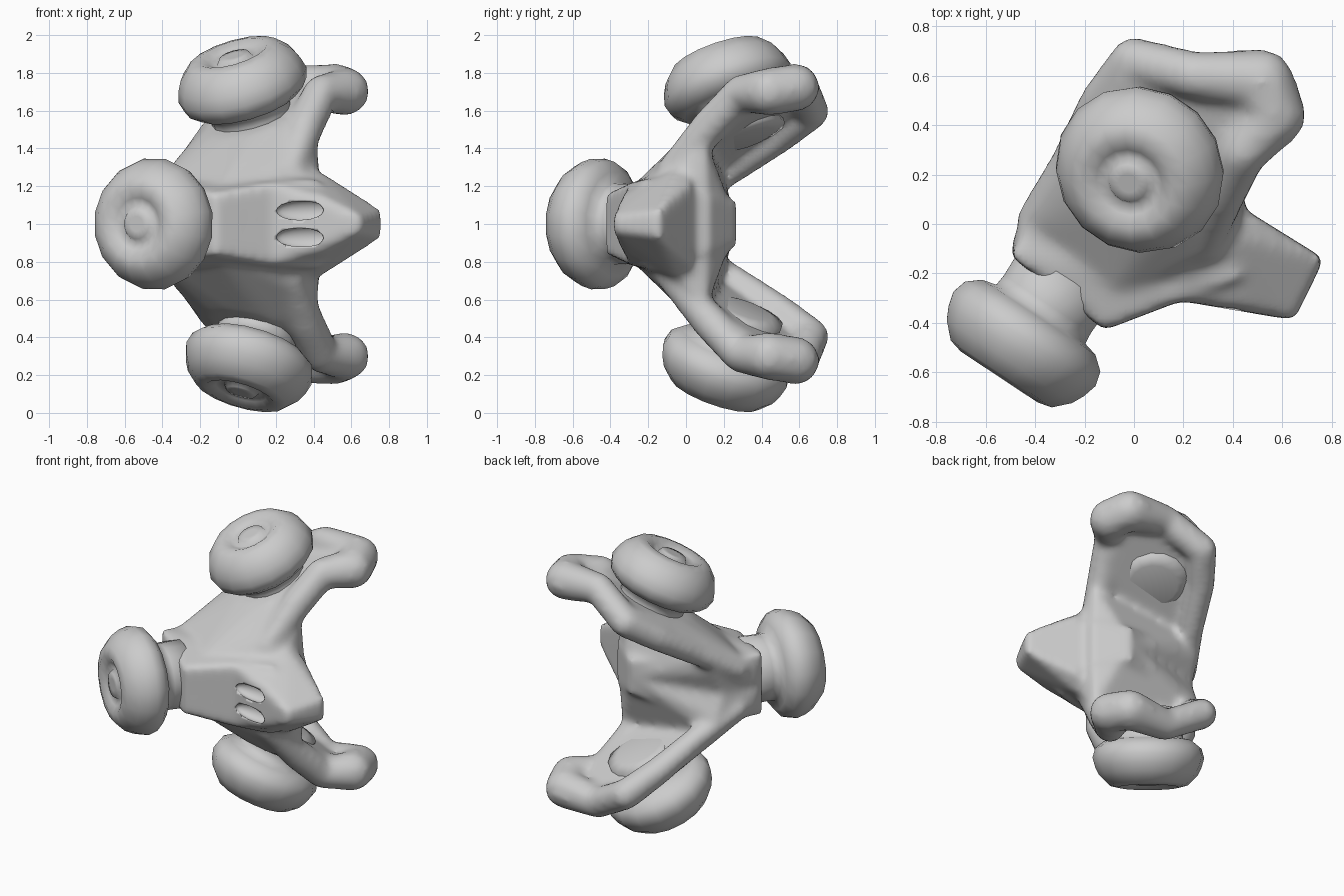
import bpy
import bmesh
import math
from mathutils import Vector

cube = bpy.data.objects.get("Cube")
if cube:
    bpy.data.objects.remove(cube, do_unlink=True)

grey = bpy.data.materials.new("plain_grey")
grey.use_nodes = True
GREY = (0.6, 0.6, 0.6, 1)
grey.diffuse_color = GREY
grey.node_tree.nodes["Principled BSDF"].inputs["Base Color"].default_value = GREY


def make_object(name, bm):
    bmesh.ops.recalc_face_normals(bm, faces=bm.faces)
    mesh = bpy.data.meshes.new(name)
    bm.to_mesh(mesh)
    bm.free()
    mesh.materials.append(grey)
    mesh.shade_smooth()
    obj = bpy.data.objects.new(name, mesh)
    bpy.context.collection.objects.link(obj)
    return obj


# Directions used to make rounded bars
ball = bmesh.new()
bmesh.ops.create_icosphere(ball, subdivisions=2, radius=1)
BALL = [v.co.copy() for v in ball.verts]
ball.free()


def hull(bm, points):
    verts = [bm.verts.new(p) for p in points]
    result = bmesh.ops.convex_hull(bm, input=verts)
    loose = {v for v in result["geom_interior"] + result["geom_unused"]
             if isinstance(v, bmesh.types.BMVert)}
    bmesh.ops.delete(bm, geom=list(loose), context="VERTS")


def on_plate(x, y, d, side):
    """Point on the tilted wing plate, d along the knob axis."""
    w = (d + 0.25 * x + 0.3 * y) / 0.92 - 1
    return Vector((x, y, 1 + side * w))


def both(x, y, w):
    return [(x, y, 1 + w), (x, y, 1 - w)]


body = bmesh.new()

# Central block
block = [(-.5, -.13, .22), (-.12, -.43, .16), (.2, -.3, .22), (.43, -.22, .24),
         (.45, .12, .15), (.25, .27, .12), (-.37, .13, .2)]
hull(body, [p for b in block for p in both(*b)])

# Short side arm, tapering to a blunt tip
arm = [(.12, -.3, .22), (.42, -.05, .29), (.45, -.33, .15),
       (.65, -.39, .04), (.77, -.14, .07), (.66, -.1, .13), (.48, .04, .22)]
hull(body, [p for a in arm for p in both(*a)])

# Two mirrored wings: root, cupped floor with knob pad, and rounded rim
root = [(-.1, -.31), (.33, -.1), (.42, .1), (-.36, .2), (-.49, -.06)]
tips = [(.52, .42), (.45, .58), (.05, .64), (-.05, .62)]
pad = [(.075 + .25 * math.cos(math.tau * i / 12), .27 + .25 * math.sin(math.tau * i / 12))
       for i in range(12)]
rim = [(-.42, .02, 1.14, .06), (-.26, .25, 1.18, .08), (-.13, .5, 1.23, .09),
       (0, .66, 1.27, .1), (.25, .6, 1.36, .1), (.52, .58, 1.28, .13),
       (.57, .44, 1.29, .13), (.44, .29, 1.36, .1), (.36, .13, 1.27, .1),
       (.28, -.08, 1.13, .08)]
for side in (1, -1):
    hull(body, [on_plate(x, y, d, side) for x, y in root for d in (1.1, 1.2)]
         + [Vector((x, y, 1)) for x, y, w in block])
    hull(body, [on_plate(x, y, d, side) for x, y in root for d in (1.18, 1.2)]
         + [on_plate(x, y, d, side) for x, y in tips for d in (1.29, 1.37)]
         + [on_plate(x, y, 1.34, side) for x, y in pad])
    for a, b in zip(rim, rim[1:]):
        hull(body, [on_plate(x, y, d, side) + n * r
                    for x, y, d, r in (a, b) for n in BALL])

frame = make_object("three_armed_frame", body)
remesh = frame.modifiers.new("fuse", "REMESH")
remesh.mode = "VOXEL"
remesh.voxel_size = 0.022
remesh.use_smooth_shade = True
soften = frame.modifiers.new("soften", "SMOOTH")
soften.factor = 0.5
soften.iterations = 12

# Pair of shallow slots in the front of the side arm
slots = bmesh.new()
for side in (1, -1):
    made = bmesh.ops.create_uvsphere(slots, u_segments=20, v_segments=12, radius=1)
    for v in made["verts"]:
        v.co = Vector((.38 + v.co.x * .18, -.31 + v.co.y * .05,
                       1 + side * .07 + v.co.z * .06))
cutter = make_object("slot_cutter", slots)
cutter.hide_render = True
cutter.hide_viewport = True
cut = frame.modifiers.new("slots", "BOOLEAN")
cut.operation = "DIFFERENCE"
cut.object = cutter

# Round knobs: stem, flanged wheel, dished face and small hub (radius, height)
PROFILE = [(.15, -.35), (.22, -.33), (.215, -.2), (.22, -.15), (.28, -.135),
           (.335, -.09), (.352, -.03), (.335, .03), (.31, .08),
           (.25, .14), (.19, .155), (.14, .13), (.1, .11), (.08, .14), (.04, .14)]


def knob(name, centre, axis, sides=16):
    bm = bmesh.new()
    rings = [[bm.verts.new((r * math.cos(math.tau * i / sides),
                            r * math.sin(math.tau * i / sides), h))
              for i in range(sides)] for r, h in PROFILE]
    for low, high in zip(rings, rings[1:]):
        for i in range(sides):
            j = (i + 1) % sides
            bm.faces.new((low[i], low[j], high[j], high[i]))
    bm.faces.new(rings[0][::-1])
    bm.faces.new(rings[-1])
    obj = make_object(name, bm)
    turn = Vector((0, 0, 1)).rotation_difference(Vector(axis))
    obj.rotation_mode = "QUATERNION"
    obj.rotation_quaternion = turn
    obj.location = centre


knob("front_knob", (-.46, -.49, 1), (-.55, -.83, 0))
knob("upper_knob", (.015, .21, 1.765), (-.27, -.32, .91))
knob("lower_knob", (.05, .2, .235), (-.27, -.32, -.91))
